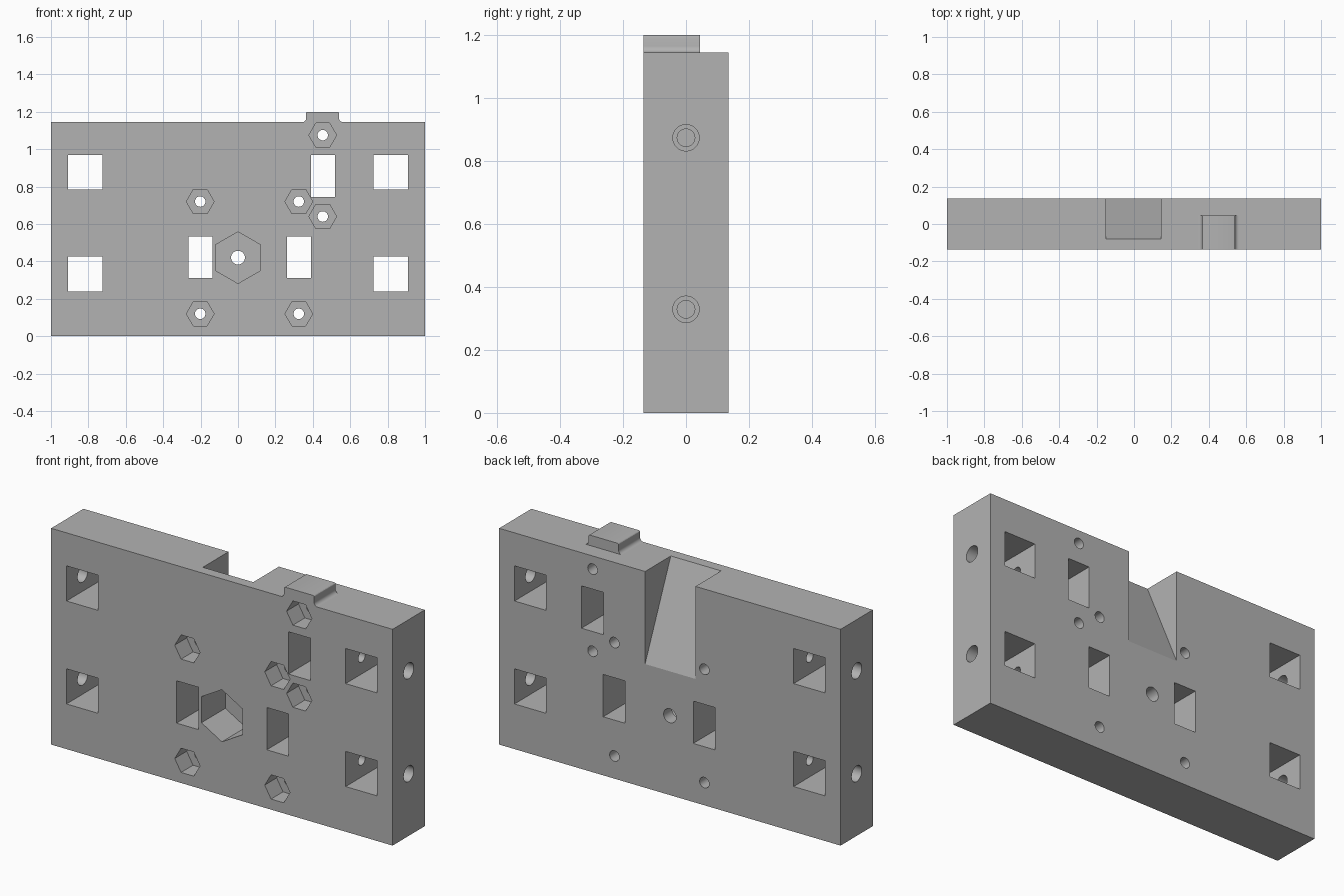
import bpy, bmesh, math

if "Cube" in bpy.data.objects:
    bpy.data.objects.remove(bpy.data.objects["Cube"], do_unlink=True)

HALF_T, HEIGHT = 0.135, 1.145

grey = bpy.data.materials.new("plain_grey")
grey.use_nodes = True
GREY = (0.45, 0.45, 0.45, 1)
grey.diffuse_color = GREY
grey.node_tree.nodes["Principled BSDF"].inputs["Base Color"].default_value = GREY


def prism(name, points, axis, lo, hi):
    """Extrude a 2D outline along x (points are y, z) or along y (points are x, z)."""
    def place(p, d):
        return (d, p[0], p[1]) if axis == "x" else (p[0], d, p[1])
    bm = bmesh.new()
    ends = [[bm.verts.new(place(p, d)) for p in points] for d in (lo, hi)]
    bm.faces.new(ends[0])
    bm.faces.new(ends[1])
    n = len(points)
    for i in range(n):
        j = (i + 1) % n
        bm.faces.new((ends[0][i], ends[0][j], ends[1][j], ends[1][i]))
    bmesh.ops.recalc_face_normals(bm, faces=bm.faces)
    mesh = bpy.data.meshes.new(name)
    bm.to_mesh(mesh)
    bm.free()
    mesh.materials.append(grey)
    obj = bpy.data.objects.new(name, mesh)
    bpy.context.collection.objects.link(obj)
    return obj


def rect(x0, x1, z0, z1):
    return [(x0, z0), (x1, z0), (x1, z1), (x0, z1)]


def ring(cx, cz, r, n, turn=0.0):
    return [(cx + r * math.cos(turn + math.tau * i / n),
             cz + r * math.sin(turn + math.tau * i / n)) for i in range(n)]


def activate(obj):
    bpy.ops.object.select_all(action="DESELECT")
    obj.select_set(True)
    bpy.context.view_layer.objects.active = obj


def cut(points, axis, lo, hi):
    cutter = prism("cutter", points, axis, lo, hi)
    cutter.hide_render = True
    activate(plate)
    mod = plate.modifiers.new("cut", "BOOLEAN")
    mod.operation = "DIFFERENCE"
    mod.solver = "EXACT"
    mod.object = cutter
    bpy.ops.object.modifier_apply(modifier=mod.name)
    bpy.data.objects.remove(cutter, do_unlink=True)


# Main plate
plate = prism("mounting_plate", rect(-1, 1, 0, HEIGHT), "y", -HALF_T, HALF_T)

# Sloped notch in the top of the back
slope = 0.215 / 0.49
top = HEIGHT + 0.1
cut([(HALF_T + 0.1, 0.655 - 0.1 / slope), (HALF_T + 0.1, top),
     (-0.08, top), (-0.08, HEIGHT)], "x", -0.15, 0.145)

# Square windows with side bolt holes, wide outside and narrow inside
for z in (0.332, 0.877):
    for s in (-1, 1):
        x0, x1 = sorted((s * 0.725, s * 0.91))
        cut(rect(x0, x1, z - 0.093, z + 0.093), "y", -0.3, 0.3)
        for r, a, b in ((0.042, 0.85, 1.1), (0.028, 0.62, 0.85)):
            lo, hi = sorted((s * a, s * b))
            cut(ring(0, z - 0.003, r, 32), "x", lo, hi)

# Slots through the middle
for x0, z0 in ((-0.265, 0.31), (0.263, 0.31), (0.39, 0.745)):
    cut(rect(x0, x0 + 0.128, z0, z0 + 0.224), "y", -0.3, 0.3)

# Small nut pockets with bolt holes
for x, z in ((-0.202, 0.12), (-0.202, 0.72), (0.325, 0.12),
             (0.325, 0.72), (0.453, 0.64), (0.453, 1.075)):
    cut(ring(x, z, 0.074, 6), "y", -0.3, -HALF_T + 0.1)
    cut(ring(x, z, 0.028, 32), "y", -0.2, 0.3)

# Large nut pocket with bolt hole
cut(ring(0, 0.42, 0.138, 6, math.pi / 6), "y", -0.3, -HALF_T + 0.2)
cut(ring(0, 0.42, 0.037, 32), "y", -0.2, 0.3)

# Top tab with concave feet and eased corners
half = []
for i in range(7):
    a = math.pi / 2 * i / 6
    half.append((0.108 - 0.02 * math.sin(a), HEIGHT + 0.02 - 0.02 * math.cos(a)))
for i in range(4):
    a = math.pi / 2 * i / 3
    half.append((0.08 + 0.008 * math.cos(a), 1.192 + 0.008 * math.sin(a)))
outline = [(0.452 + x, z) for x, z in half] + [(0.452 - x, z) for x, z in reversed(half)]
tab = prism("top_tab", outline, "y", -HALF_T, 0.045)

for obj in (plate, tab):
    activate(obj)
    bpy.ops.object.shade_smooth_by_angle(angle=math.radians(20))
